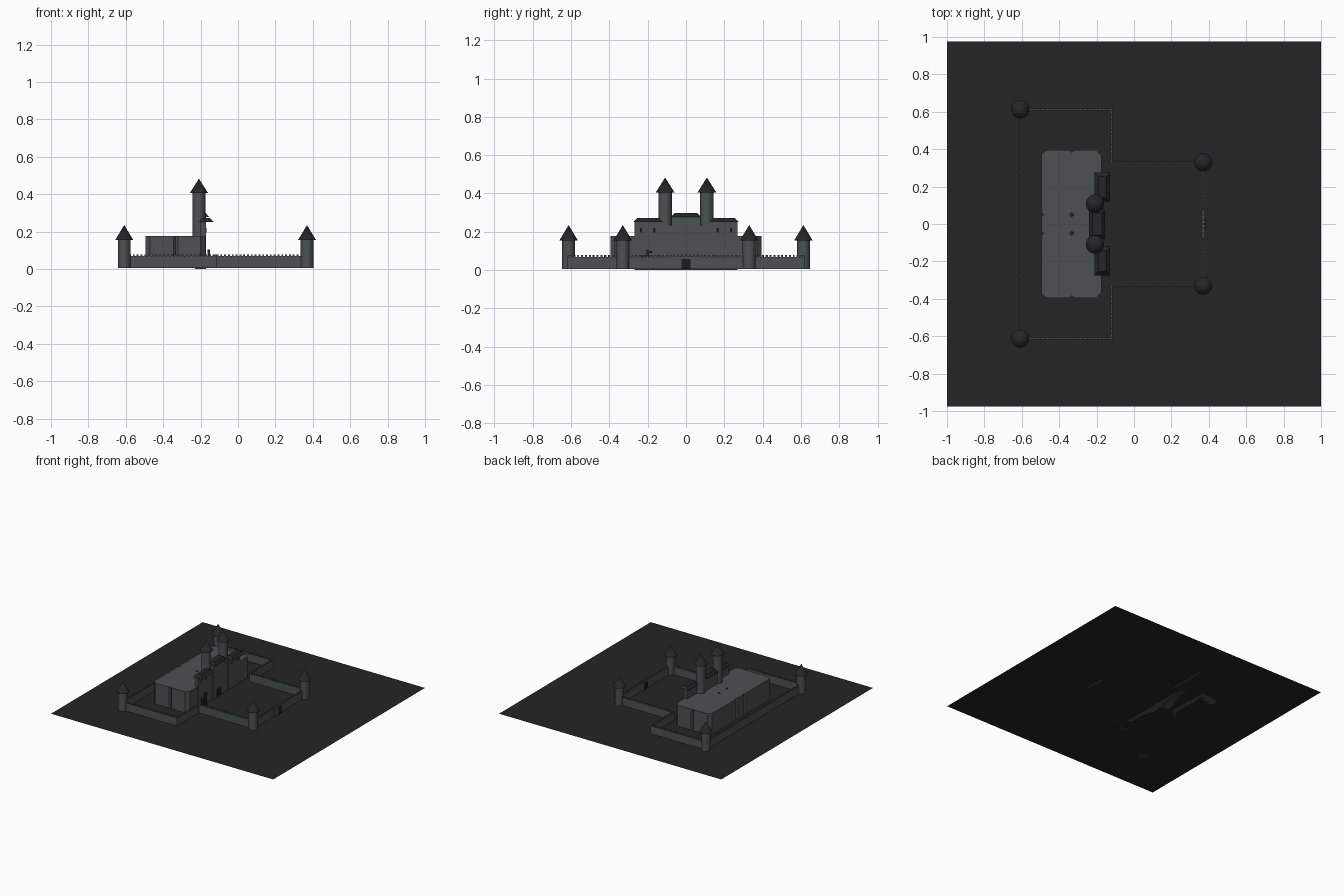
import bpy, bmesh, math
from mathutils import Matrix, Vector

if "Cube" in bpy.data.objects:
    bpy.data.objects.remove(bpy.data.objects["Cube"])

G = 0.006  # ground height


def mat(name, c):
    m = bpy.data.materials.new(name)
    m.diffuse_color = (*c, 1)
    m.use_nodes = True
    m.node_tree.nodes["Principled BSDF"].inputs["Base Color"].default_value = m.diffuse_color
    return m


STONE = mat("grey_stone", (0.075, 0.083, 0.083))
ROOF = mat("dark_roof", (0.019, 0.019, 0.021))
EARTH = mat("dark_earth", (0.018, 0.018, 0.018))
DARK = mat("opening_black", (0.012, 0.012, 0.013))


def finish(bm, name, material, smooth=False):
    bmesh.ops.recalc_face_normals(bm, faces=bm.faces)
    me = bpy.data.meshes.new(name)
    bm.to_mesh(me)
    bm.free()
    me.materials.append(material)
    ob = bpy.data.objects.new(name, me)
    bpy.context.collection.objects.link(ob)
    if smooth:
        bpy.ops.object.select_all(action='DESELECT')
        ob.select_set(True)
        bpy.context.view_layer.objects.active = ob
        bpy.ops.object.shade_smooth_by_angle(angle=math.radians(40))
    return ob


def add_box(bm, lo, hi):
    lo, hi = Vector(lo), Vector(hi)
    m = Matrix.Translation((lo + hi) / 2) @ Matrix.Diagonal((*(hi - lo), 1))
    bmesh.ops.create_cube(bm, size=1, matrix=m)


def boxes(name, material, *pairs):
    bm = bmesh.new()
    for lo, hi in pairs:
        add_box(bm, lo, hi)
    return finish(bm, name, material)


def cone(name, x, y, z0, z1, r0, r1, material):
    bm = bmesh.new()
    bmesh.ops.create_cone(bm, cap_ends=True, segments=24, radius1=r0, radius2=r1,
                          depth=z1 - z0, matrix=Matrix.Translation((x, y, (z0 + z1) / 2)))
    finish(bm, name, material, True)


def prism(bm, pts, z0, z1):
    f = bm.faces.new([bm.verts.new((x, y, z0)) for x, y in pts])
    r = bmesh.ops.extrude_face_region(bm, geom=[f])
    bmesh.ops.translate(bm, vec=(0, 0, z1 - z0),
                        verts=[v for v in r["geom"] if isinstance(v, bmesh.types.BMVert)])


def hip_roof(name, x, y, z0, z1, hx, hy, inset):
    # frustum with a thin eave
    bm = bmesh.new()
    add_box(bm, (x - hx, y - hy, z0), (x + hx, y + hy, z1))
    for v in bm.verts:
        if v.co.z > (z0 + z1) / 2:
            v.co.x -= math.copysign(inset, v.co.x - x)
            v.co.y -= math.copysign(inset, v.co.y - y)
    finish(bm, name, ROOF)


# base plate
bm = bmesh.new()
bmesh.ops.create_grid(bm, x_segments=1, y_segments=1, size=1,
                      matrix=Matrix.Translation((0, 0, G)) @ Matrix.Diagonal((1, 0.975, 1, 1)))
finish(bm, "base_plate", EARTH)

# curtain wall with battlements, following a T-shaped outline
T = 0.005


def wall(bm, a, b):
    a, b = Vector(a), Vector(b)
    lo = Vector((min(a.x, b.x), min(a.y, b.y)))
    hi = Vector((max(a.x, b.x), max(a.y, b.y)))
    add_box(bm, (lo.x - T, lo.y - T, G), (hi.x + T, hi.y + T, 0.069))
    n = int((hi - lo).length / 0.02)
    for i in range(n):
        p = lo.lerp(hi, (i + 0.5) / n)
        add_box(bm, (p.x - T, p.y - T, 0.069), (p.x + T, p.y + T, 0.078))


bm = bmesh.new()
wall(bm, (-0.608, -0.613), (-0.608, 0.613))
for s in (-1, 1):
    wall(bm, (-0.608, s * 0.613), (-0.12, s * 0.613))
    wall(bm, (-0.12, s * 0.613), (-0.12, s * 0.33))
    wall(bm, (-0.12, s * 0.33), (0.369, s * 0.33))
    wall(bm, (0.369, s * 0.33), (0.369, s * 0.07))
finish(bm, "curtain_wall", STONE)

# gate with battlements and dark doors
bm = bmesh.new()
add_box(bm, (0.362, -0.073, G), (0.379, 0.073, 0.07))
for i in range(7):
    y = -0.063 + i * 0.021
    add_box(bm, (0.362, y - 0.006, 0.07), (0.379, y + 0.006, 0.08))
finish(bm, "gatehouse", STONE)
boxes("gate_doors", DARK, ((0.3785, -0.023, G), (0.381, 0.023, 0.058)),
      ((0.36, -0.023, G), (0.3625, 0.023, 0.058)))

# outer towers
for x, y in ((-0.608, 0.613), (0.369, 0.33)):
    for s in (-1, 1):
        cone("outer_tower", x, s * y, G, 0.157, 0.034, 0.034, STONE)
        cone("outer_tower_roof", x, s * y, 0.155, 0.235, 0.048, 0, ROOF)

# keep: six blocks with chamfered corners
bm = bmesh.new()
for x0, x1 in ((-0.495, -0.333), (-0.333, -0.175)):
    for y0, y1 in ((-0.395, -0.05), (-0.05, 0.05), (0.05, 0.395)):
        pts = []
        for x, y, dx, dy, flip in ((x0, y0, 1, 1, 0), (x1, y0, -1, 1, 1),
                                   (x1, y1, -1, -1, 0), (x0, y1, 1, -1, 1)):
            outer = abs(x + 0.333) > 0.1 and abs(y) > 0.2
            c = 0.025 if outer else 0.012
            pair = [(x, y + dy * c), (x + dx * c, y)]
            pts += pair[::-1] if flip else pair
        prism(bm, pts, G, 0.177)
finish(bm, "keep_blocks", STONE)

# facade: tall middle and two lower wings
boxes("keep_facade", STONE,
      ((-0.215, -0.12, 0), (-0.172, 0.12, 0.235)),
      ((-0.23, -0.075, 0), (-0.17, 0.075, 0.28)),
      ((-0.2, -0.27, 0), (-0.17, -0.12, 0.252)),
      ((-0.2, 0.12, 0), (-0.17, 0.27, 0.252)))
hip_roof("middle_roof", -0.197, 0, 0.277, 0.298, 0.043, 0.078, 0.018)
for s in (-1, 1):
    hip_roof("wing_roof", -0.17, s * 0.198, 0.25, 0.273, 0.042, 0.078, 0.022)
    cone("keep_tower", -0.209, s * 0.109, 0.17, 0.41, 0.035, 0.035, STONE)
    cone("keep_tower_roof", -0.209, s * 0.109, 0.405, 0.483, 0.049, 0, ROOF)

# facade windows and door plates
wins = []
for y in (-0.235, -0.165, 0.165, 0.235):
    wins.append(((-0.171, y - 0.006, 0.195), (-0.168, y + 0.006, 0.22)))
boxes("facade_windows", DARK, *wins)
boxes("keep_door", DARK, ((-0.171, -0.025, G), (-0.167, 0.025, 0.065)))

# courtyard statue: animal on four legs, with a raised neck and tail
parts = [((-0.164, -0.235, 0.055), (-0.148, -0.19, 0.076)),
         ((-0.162, -0.205, 0.07), (-0.15, -0.192, 0.105)),
         ((-0.161, -0.205, 0.09), (-0.151, -0.178, 0.1)),
         ((-0.159, -0.252, 0.06), (-0.153, -0.23, 0.067))]
for x in (-0.162, -0.15):
    for y in (-0.231, -0.195):
        parts.append(((x - 0.003, y - 0.004, G), (x + 0.003, y + 0.004, 0.06)))
boxes("courtyard_statue", ROOF, *parts)
